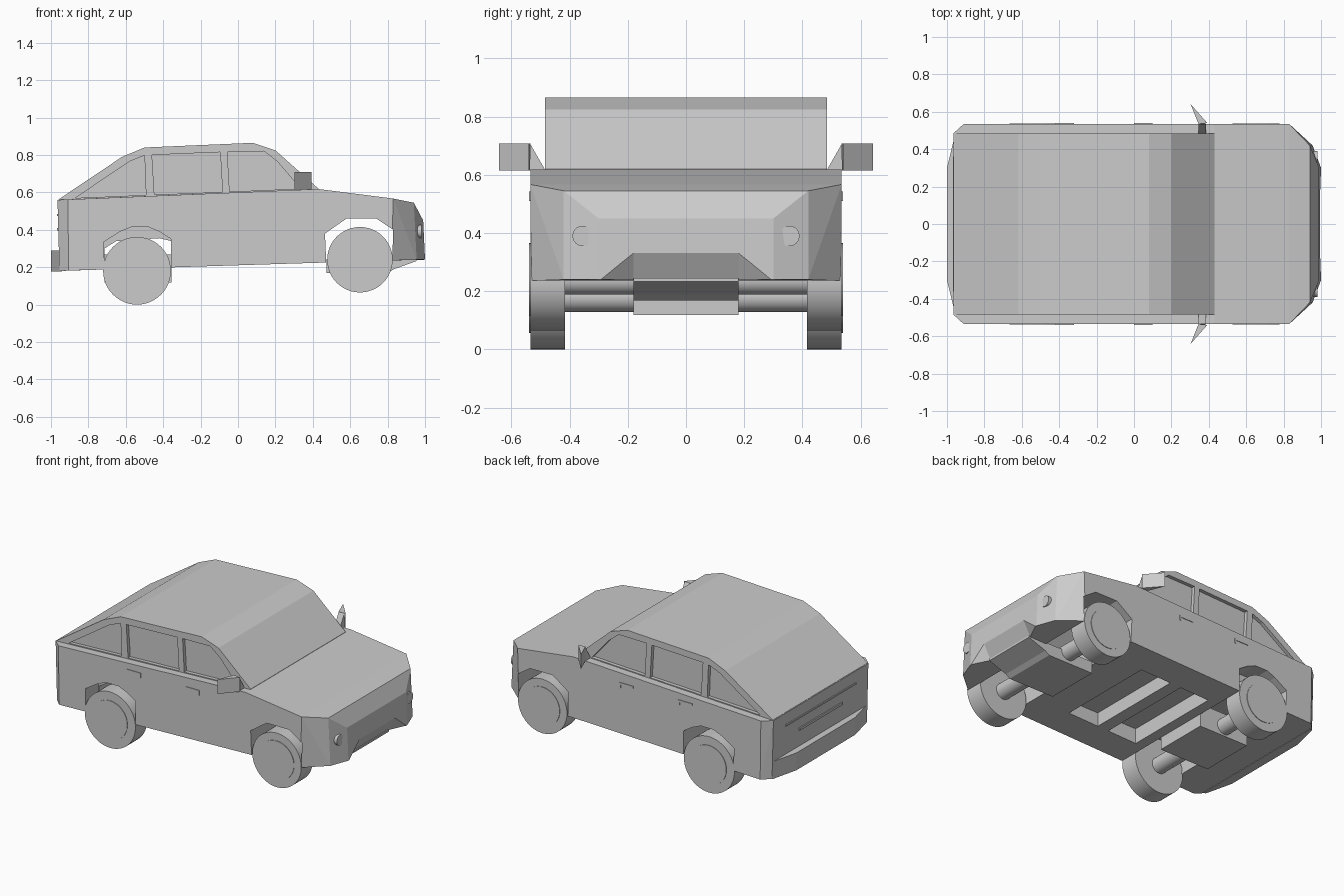
import bpy, bmesh, math
from mathutils import Matrix

if "Cube" in bpy.data.objects:
    bpy.data.objects.remove(bpy.data.objects["Cube"])


def finish(name, bm):
    bmesh.ops.recalc_face_normals(bm, faces=bm.faces)
    me = bpy.data.meshes.new(name)
    bm.to_mesh(me)
    bm.free()
    ob = bpy.data.objects.new(name, me)
    bpy.context.collection.objects.link(ob)
    return ob


def hull(name, pts, mirror=True):
    """Convex solid from points, optionally mirrored across y = 0."""
    bm = bmesh.new()
    for x, y, z in pts:
        bm.verts.new((x, y, z))
        if mirror:
            bm.verts.new((x, -y, z))
    res = bmesh.ops.convex_hull(bm, input=bm.verts)
    loose = [g for g in res["geom_interior"] if isinstance(g, bmesh.types.BMVert)]
    bmesh.ops.delete(bm, geom=loose, context='VERTS')
    bmesh.ops.dissolve_limit(bm, angle_limit=0.02, verts=bm.verts, edges=bm.edges)
    return finish(name, bm)


def prism(name, prof, y0, y1):
    """Side profile (x, z) extruded from y0 to y1."""
    bm = bmesh.new()
    f = bm.faces.new([bm.verts.new((x, y0, z)) for x, z in prof])
    ext = bmesh.ops.extrude_face_region(bm, geom=[f])["geom"]
    vs = [g for g in ext if isinstance(g, bmesh.types.BMVert)]
    bmesh.ops.translate(bm, verts=vs, vec=(0, y1 - y0, 0))
    return finish(name, bm)


def box(name, x0, x1, y0, y1, z0, z1):
    return prism(name, [(x0, z0), (x1, z0), (x1, z1), (x0, z1)], y0, y1)


def cyl(name, loc, r, depth, axis='Y', n=48):
    bm = bmesh.new()
    rot = Matrix.Rotation(math.pi / 2, 4, 'X' if axis == 'Y' else 'Y')
    bmesh.ops.create_cone(bm, cap_ends=True, segments=n, radius1=r, radius2=r,
                          depth=depth, matrix=Matrix.Translation(loc) @ rot)
    for f in bm.faces:
        f.smooth = len(f.verts) == 4
    for e in bm.edges:
        e.smooth = e.calc_face_angle(0) < 0.6
    return finish(name, bm)


def cut(target, cutter):
    cutter.hide_render = True
    m = target.modifiers.new("cut", 'BOOLEAN')
    m.operation, m.solver, m.object = 'DIFFERENCE', 'EXACT', cutter
    bpy.context.view_layer.objects.active = target
    bpy.ops.object.modifier_apply(modifier=m.name)
    bpy.data.objects.remove(cutter)


# Lower body: rear corners, cowl, hood edge and faceted nose
body = hull("body", [
    (-0.965, 0.485, 0.56), (-0.955, 0.485, 0.18),
    (-0.91, 0.535, 0.562), (-0.905, 0.535, 0.182),
    (0.43, 0.535, 0.618), (0.83, 0.535, 0.567), (0.82, 0.535, 0.236),
    (0.94, 0.42, 0.545), (0.955, 0.42, 0.24),
    (0.99, 0.3, 0.45), (1.0, 0.3, 0.24)])

# Wheel arches (open across the car) and the deeper outer rear notches
cut(body, prism("front_arch_cutter", [
    (0.477, 0.1), (0.465, 0.38), (0.58, 0.46), (0.74, 0.46),
    (0.83, 0.40), (0.82, 0.1)], -0.7, 0.7))
cut(body, prism("rear_arch_cutter", [
    (-0.71, 0.1), (-0.715, 0.30), (-0.65, 0.34), (-0.42, 0.355),
    (-0.358, 0.34), (-0.358, 0.1)], -0.7, 0.7))
for s in (-1, 1):
    cut(body, prism("rear_notch_cutter", [
        (-0.71, 0.1), (-0.718, 0.335), (-0.63, 0.39), (-0.57, 0.415),
        (-0.48, 0.415), (-0.42, 0.39), (-0.357, 0.35), (-0.357, 0.1)],
        s * 0.40, s * 0.7))

# Front intake and underfloor recesses
cut(body, hull("intake_cutter", [
    (0.996, 0.18, 0.332), (1.05, 0.18, 0.332), (1.05, 0.305, 0.23),
    (1.0, 0.305, 0.23), (0.94, 0.18, 0.23)]))
for x0, x1 in ((0.0, 0.22), (-0.29, -0.08)):
    cut(body, box("floor_cutter", x0, x1, -0.33, 0.33, 0.1, 0.30))

# Cabin with recessed side windows
cabin = prism("cabin", [
    (-0.96, 0.52), (-0.96, 0.562), (-0.62, 0.79), (-0.5, 0.84), (0.08, 0.865),
    (0.2, 0.825), (0.43, 0.62), (0.43, 0.56)], -0.485, 0.485)
windows = [
    [(-0.87, 0.57), (-0.58, 0.765), (-0.5, 0.797), (-0.492, 0.586)],
    [(-0.46, 0.8), (-0.095, 0.815), (-0.083, 0.602), (-0.447, 0.588)],
    [(-0.057, 0.817), (0.14, 0.82), (0.21, 0.765), (0.335, 0.62), (-0.045, 0.604)]]
for w in windows:
    for s in (-1, 1):
        cut(cabin, prism("window_cutter", w, s * 0.462, s * 0.6))

# Bumper, rear light strips and plate panel
hull("rear_bumper", [(x, y, z) for z in (0.178, 0.29)
                     for x, y in ((-0.955, 0.485), (-1.0, 0.3), (-0.94, 0.485))])
box("rear_light_strip", -0.969, -0.95, -0.36, 0.36, 0.475, 0.485)
box("tailgate_handle", -0.969, -0.95, -0.22, 0.22, 0.395, 0.41)

# Underbody: front skid block and rear drive housing
prism("front_skid", [(0.472, 0.168), (0.80, 0.168), (0.83, 0.188), (0.955, 0.233),
                     (0.955, 0.245), (0.472, 0.245)], -0.18, 0.18)
box("rear_drive_housing", -0.713, -0.356, -0.18, 0.18, 0.118, 0.268)

# Wheels with hub discs, and axles
for end, x, z, r in (("front", 0.652, 0.24, 0.175), ("rear", -0.54, 0.181, 0.181)):
    cyl(end + "_axle", (x, 0, z), 0.052, 0.86, n=32)
    for s in (-1, 1):
        cyl(end + "_wheel", (x, s * 0.475, z), r, 0.12)
        cyl(end + "_hub", (x, s * 0.5, z), 0.125, 0.077)

# Door handles, side mirrors and headlamps
for s in (-1, 1):
    for x in (0.0, -0.42):
        box("door_handle", x, x + 0.1, s * 0.52, s * 0.539, 0.53, 0.543)
        box("door_handle_end", x + 0.09, x + 0.1, s * 0.52, s * 0.539, 0.51, 0.54)
    hull("side_mirror", [(x, s * y, z) for z in (0.615, 0.708)
                         for x, y in ((0.302, 0.642), (0.392, 0.54), (0.345, 0.535))], False)
    hull("mirror_stalk", [(x, s * y, z) for x in (0.345, 0.385)
                          for y, z in ((0.483, 0.615), (0.538, 0.615), (0.535, 0.706))], False)
    cyl("headlamp", (0.95, s * 0.355, 0.39), 0.035, 0.06, 'X', 24)
